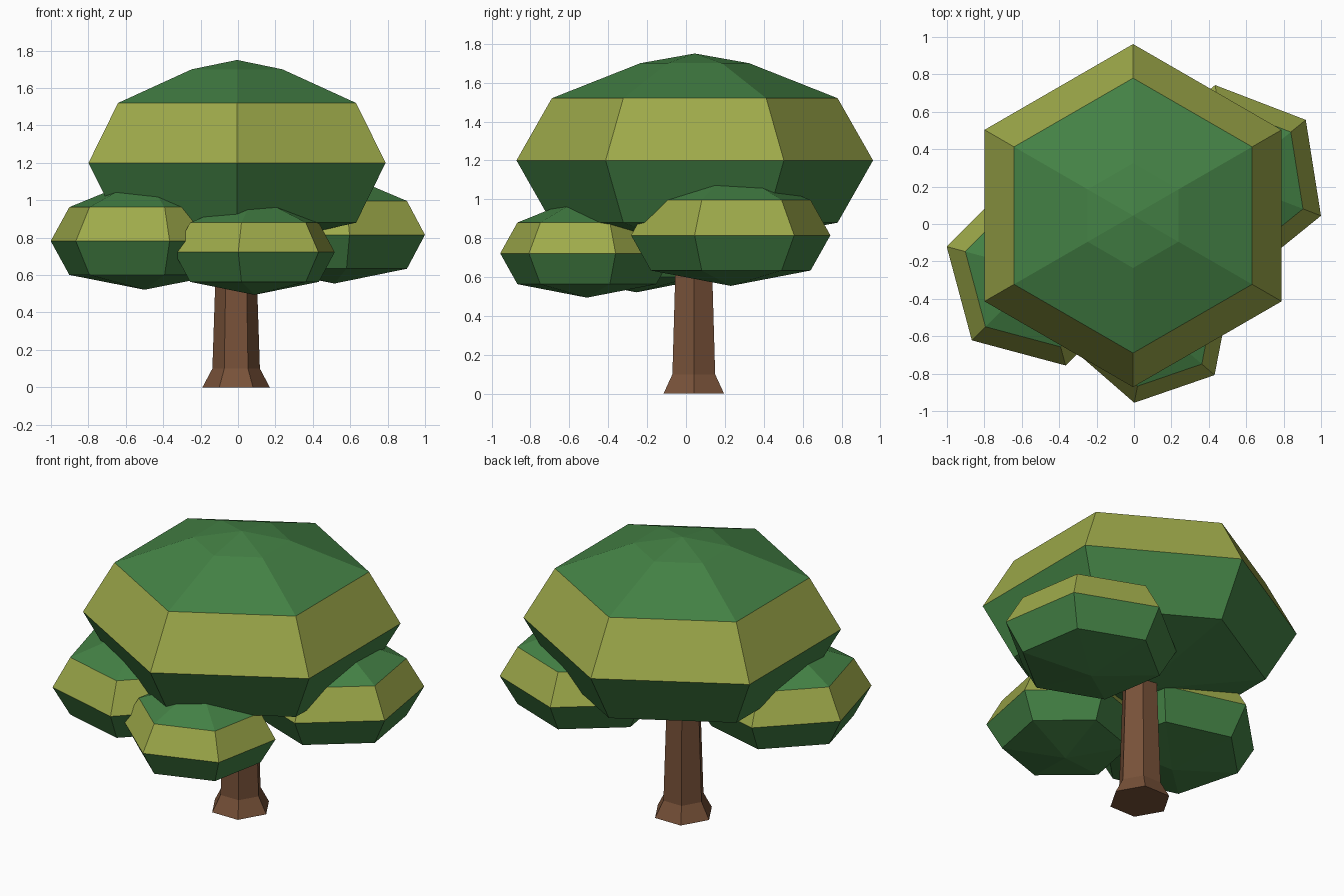
import bpy, bmesh, math

if "Cube" in bpy.data.objects:
    bpy.data.objects.remove(bpy.data.objects["Cube"])


def material(name, rgb):
    m = bpy.data.materials.new(name)
    m.diffuse_color = (*rgb, 1.0)
    m.use_nodes = True
    m.node_tree.nodes["Principled BSDF"].inputs["Base Color"].default_value = m.diffuse_color
    return m


LEAF = material("leaf_green", (0.058, 0.223, 0.060))
OLIVE = material("sunlit_olive", (0.342, 0.402, 0.069))
BARK = material("bark_brown", (0.188, 0.084, 0.041))


def lathe(name, profile, centre, turn, mats, band=None):
    """Six-sided solid from (radius, height) rings; radius 0 makes a pole."""
    bm = bmesh.new()
    rings = []
    for r, z in profile:
        if r == 0:
            rings.append([bm.verts.new((0, 0, z))])
        else:
            angles = [math.radians(turn + 60 * i) for i in range(6)]
            rings.append([bm.verts.new((r * math.cos(a), r * math.sin(a), z)) for a in angles])
    for level, (low, high) in enumerate(zip(rings, rings[1:])):
        for i in range(6):
            j = (i + 1) % 6
            if len(low) == 1:
                f = bm.faces.new((low[0], high[j], high[i]))
            elif len(high) == 1:
                f = bm.faces.new((low[i], low[j], high[0]))
            else:
                f = bm.faces.new((low[i], low[j], high[j], high[i]))
            f.material_index = 1 if level == band else 0
    # close open ends
    if len(rings[0]) == 6:
        bm.faces.new(rings[0][::-1])
    if len(rings[-1]) == 6:
        bm.faces.new(rings[-1])
    bmesh.ops.recalc_face_normals(bm, faces=bm.faces[:])
    mesh = bpy.data.meshes.new(name)
    bm.to_mesh(mesh)
    bm.free()
    for m in mats:
        mesh.materials.append(m)
    ob = bpy.data.objects.new(name, mesh)
    ob.location = centre
    bpy.context.collection.objects.link(ob)
    return ob


# trunk with a flared foot
lathe("trunk", [(0.18, 0), (0.127, 0.10), (0.102, 0.85)], (-0.01, 0.04, 0), 0, [BARK])

# foliage clumps: one shape, scaled by its widest radius; olive band above the middle
CLUMP = [(0, -0.46), (0.735, -0.32), (0.917, 0), (0.735, 0.32), (0.28, 0.50), (0, 0.55)]
for name, centre, radius, turn in (
    ("main_canopy", (-0.005, 0.045, 1.20), 0.917, 30),
    ("left_clump", (-0.50, -0.255, 0.782), 0.519, 45),
    ("right_clump", (0.515, 0.23, 0.815), 0.519, 39),
    ("front_clump", (0.088, -0.51, 0.722), 0.454, 19),
):
    s = radius / 0.917
    lathe(name, [(r * s, z * s) for r, z in CLUMP], centre, turn, [LEAF, OLIVE], band=2)
